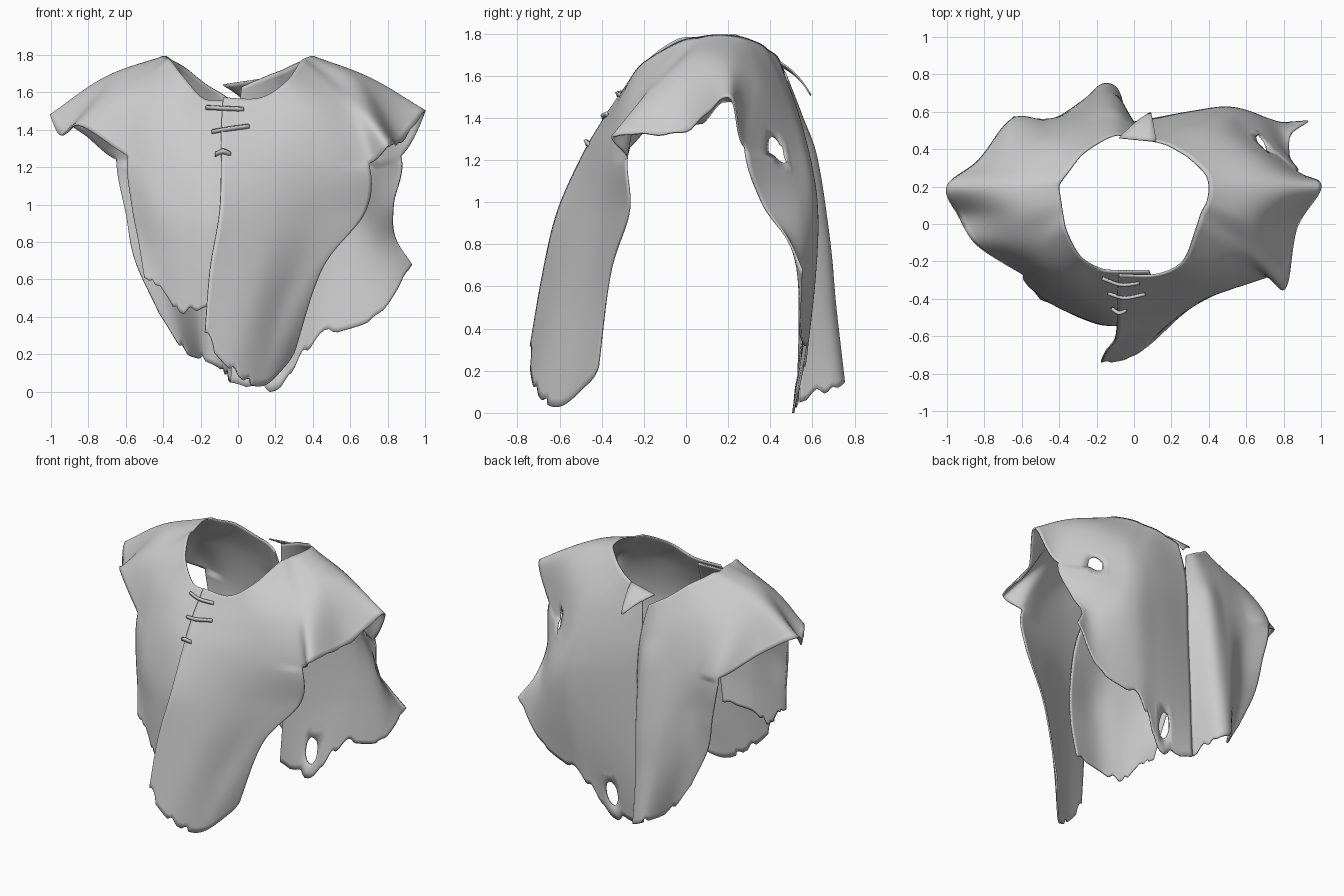
import bpy, bmesh, math
from mathutils import Vector, noise

if "Cube" in bpy.data.objects:
    bpy.data.objects.remove(bpy.data.objects["Cube"])

N = 12  # samples per span of every rib and ring


def spline(pts, n=N):
    """Smooth curve through the given points."""
    p = [Vector(q) for q in pts]
    p = [2 * p[0] - p[1]] + p + [2 * p[-1] - p[-2]]
    out = []
    for i in range(1, len(p) - 2):
        a, b, c, d = p[i - 1:i + 3]
        for k in range(n):
            t = k / n
            out.append(0.5 * (2 * b + (c - a) * t + (2 * a - 5 * b + 4 * c - d) * t * t
                              + (3 * b - a - 3 * c + d) * t ** 3))
    out.append(p[-2])
    return out


def resample(col, f):
    """Point at fraction f of a column of points."""
    x = min(max(f, 0), 1) * (len(col) - 1)
    i = min(int(x), len(col) - 2)
    return col[i].lerp(col[i + 1], x - i)


def finish(name, bm, thick=0.01):
    me = bpy.data.meshes.new(name)
    bm.to_mesh(me)
    bm.free()
    ob = bpy.data.objects.new(name, me)
    bpy.context.collection.objects.link(ob)
    mod = ob.modifiers.new("cloth_thickness", "SOLIDIFY")
    mod.thickness = thick
    mod.offset = 0
    for f in me.polygons:
        f.use_smooth = True
    return ob


def garment_half(name, front, sleeve, back, holes=(), seed=0.0, flip=False):
    """Front panel, sleeve cap and back panel: ribs run from the neck to the hem."""
    ribs = [spline(r) for r in front + sleeve + back]
    nf, nb, ys = len(front), len(back), 2 * N
    rows = [spline([r[j] for r in ribs]) for j in range(ys + 1)]
    grid = {(i, j): p for j, row in enumerate(rows) for i, p in enumerate(row)}
    total = len(rows[0])
    # hanging panels below the yoke, with a torn hem
    for group, start in ((ribs[:nf], 0), (ribs[-nb:], total - (nb - 1) * N - 1)):
        low = [spline([r[j] for r in group]) for j in range(ys + 1, len(group[0]))]
        for i in range(len(low[0])):
            col = [grid[(start + i, ys)]] + [row[i] for row in low]
            tear = noise.noise(Vector((i * 0.22, seed, start))) + 0.2 * noise.noise(Vector((i * 0.5, seed, 5)))
            end = 1 - 0.08 * max(0, tear)
            for j in range(1, len(col)):
                grid[(start + i, ys + j)] = resample(col, end * j / (len(col) - 1))
    # ragged sleeve opening
    for i in range(nf * N, (nf + 2) * N):
        w = 0.02 * noise.noise(Vector((i * 0.3, seed, 9)))
        grid[(i, ys)] = grid[(i, ys)] + Vector((0, 0, w))
    bm = bmesh.new()
    vs = {k: bm.verts.new(p) for k, p in grid.items()}
    for (i, j) in grid:
        keys = [(i, j), (i, j + 1), (i + 1, j + 1), (i + 1, j)]
        if all(k in vs for k in keys):
            q = [vs[k] for k in keys]
            bm.faces.new(q[::-1] if flip else q)
    # worn holes: remove faces, then round the rim
    for cx, cz, rx, rz in holes:
        def dist(v):
            if v.co.y < 0.3:
                return 9
            return math.hypot((v.co.x - cx) / rx, (v.co.z - cz) / rz)
        dead = [f for f in bm.faces if any(dist(v) < 1 for v in f.verts)]
        rim = {v for f in dead for v in f.verts if dist(v) >= 1}
        for v in rim:
            d = dist(v)
            v.co.x = cx + (v.co.x - cx) / d
            v.co.z = cz + (v.co.z - cz) / d
        bmesh.ops.delete(bm, geom=dead, context="FACES")
    return finish(name, bm)


# right half: long overlapping front panel, wide back panel
right_front = [
    [(-.08, -.27, 1.57), (-.09, -.385, 1.4), (-.09, -.49, 1.22), (-.1, -.61, .95), (-.15, -.68, .65), (-.18, -.745, .27)],
    [(.12, -.27, 1.57), (.18, -.36, 1.4), (.2, -.43, 1.22), (.17, -.51, .9), (.08, -.61, .5), (-.02, -.71, .1)],
    [(.26, -.2, 1.66), (.4, -.29, 1.48), (.48, -.35, 1.22), (.42, -.38, .9), (.26, -.47, .5), (.13, -.6, .03)],
    [(.33, -.03, 1.76), (.56, -.2, 1.52), (.7, -.28, 1.22), (.68, -.27, .96), (.45, -.36, .66), (.29, -.42, .18)],
]
right_sleeve = [
    [(.36, .06, 1.78), (.62, -.13, 1.57), (.81, -.34, 1.32)],
    [(.39, .12, 1.79), (.66, .02, 1.65), (.87, -.02, 1.33)],
    [(.4, .2, 1.79), (.72, .2, 1.665), (1, .2, 1.5)],
]
right_back = [
    [(.38, .27, 1.78), (.68, .33, 1.57), (.87, .28, 1.26), (.83, .36, 1), (.84, .48, .83), (.93, .55, .68)],
    [(.3, .35, 1.75), (.51, .45, 1.5), (.61, .5, 1.2), (.68, .55, .95), (.72, .56, .7), (.74, .54, .4)],
    [(.24, .39, 1.72), (.4, .5, 1.47), (.48, .58, 1.2), (.52, .62, .95), (.5, .61, .65), (.43, .57, .27)],
    [(.16, .43, 1.69), (.26, .52, 1.45), (.3, .58, 1.2), (.31, .6, .95), (.28, .58, .5), (.21, .51, .01)],
    [(.02, .46, 1.63), (-.01, .5, 1.4), (0, .53, 1.2), (0, .54, .9), (-.02, .54, .45), (-.04, .53, .05)],
]
garment_half("right_half", right_front, right_sleeve, right_back,
             holes=[(.68, 1.25, .03, .065), (.2, .19, .045, .09)], seed=1.3)

# left half: short front panel tucked well under, ridged back panel meeting the right half
left_front = [
    [(.08, -.25, 1.55), (.12, -.34, 1.4), (.14, -.42, 1.22), (.13, -.48, .95), (.1, -.51, .72), (.06, -.5, .48)],
    [(-.1, -.25, 1.555), (-.1, -.355, 1.4), (-.1, -.45, 1.22), (-.1, -.53, .95), (-.13, -.54, .7), (-.15, -.53, .46)],
    [(-.19, -.235, 1.57), (-.23, -.35, 1.4), (-.26, -.43, 1.22), (-.27, -.49, .95), (-.28, -.5, .7), (-.3, -.49, .41)],
    [(-.29, -.17, 1.68), (-.4, -.28, 1.48), (-.45, -.36, 1.22), (-.44, -.42, .98), (-.42, -.43, .75), (-.4, -.44, .54)],
    [(-.36, -.04, 1.77), (-.52, -.19, 1.55), (-.59, -.27, 1.26), (-.57, -.32, 1.02), (-.53, -.36, .8), (-.5, -.4, .61)],
]
left_sleeve = [
    [(-.38, .05, 1.78), (-.62, -.08, 1.62), (-.84, -.11, 1.42)],
    [(-.39, .12, 1.79), (-.67, .06, 1.67), (-.94, .05, 1.37)],
    [(-.4, .2, 1.79), (-.72, .2, 1.67), (-1, .2, 1.48)],
    [(-.38, .24, 1.79), (-.67, .3, 1.61), (-.83, .34, 1.38)],
]
left_back = [
    [(-.35, .28, 1.77), (-.6, .42, 1.52), (-.65, .56, 1.24), (-.6, .56, .95), (-.55, .54, .7), (-.42, .54, .42)],
    [(-.28, .37, 1.73), (-.42, .47, 1.5), (-.46, .55, 1.22), (-.43, .56, .95), (-.4, .57, .65), (-.29, .58, .22)],
    [(-.18, .44, 1.65), (-.25, .52, 1.45), (-.27, .58, 1.22), (-.25, .65, .85), (-.22, .69, .55), (-.19, .735, .17)],
    [(-.1, .475, 1.6), (-.11, .55, 1.4), (-.11, .62, 1.2), (-.1, .675, .8), (-.1, .695, .45), (-.09, .72, .12)],
    [(-.04, .47, 1.56), (-.01, .5, 1.4), (0, .53, 1.2), (0, .54, .9), (-.02, .54, .45), (-.04, .54, .05)],
]
garment_half("left_half", left_front, left_sleeve, left_back, seed=4.7, flip=True)


# folded corner hanging at the back of the neck
bm = bmesh.new()
a, b, c = Vector((-.08, .46, 1.64)), Vector((.12, .44, 1.67)), Vector((.09, .6, 1.5))
flap = []
for j in range(7):
    t = j / 6
    bow = Vector((0, .01, .012)) * math.sin(math.pi * t)
    flap.append([bm.verts.new(a.lerp(b, s / 4).lerp(c, t * 0.95) + bow) for s in range(5)])
for j in range(6):
    for s in range(4):
        bm.faces.new((flap[j][s], flap[j][s + 1], flap[j + 1][s + 1], flap[j + 1][s]))
finish("collar_flap", bm, 0.008)


# flat thong stitches closing the front
def stitch(name, pts, width):
    bm = bmesh.new()
    rails = [[bm.verts.new(p + Vector((0, -s * 0.4, s))) for p in spline(pts, 5)]
             for s in (width / 2, -width / 2)]
    for k in range(len(rails[0]) - 1):
        bm.faces.new((rails[0][k], rails[1][k], rails[1][k + 1], rails[0][k + 1]))
    finish(name, bm, 0.014)


stitch("stitch_upper", [(-.17, -.29, 1.52), (-.07, -.325, 1.515), (.03, -.315, 1.51)], .02)
stitch("stitch_middle", [(-.14, -.37, 1.39), (-.05, -.395, 1.405), (.06, -.375, 1.42)], .02)
stitch("stitch_lower", [(-.12, -.45, 1.27), (-.08, -.475, 1.285), (-.04, -.46, 1.27)], .025)
